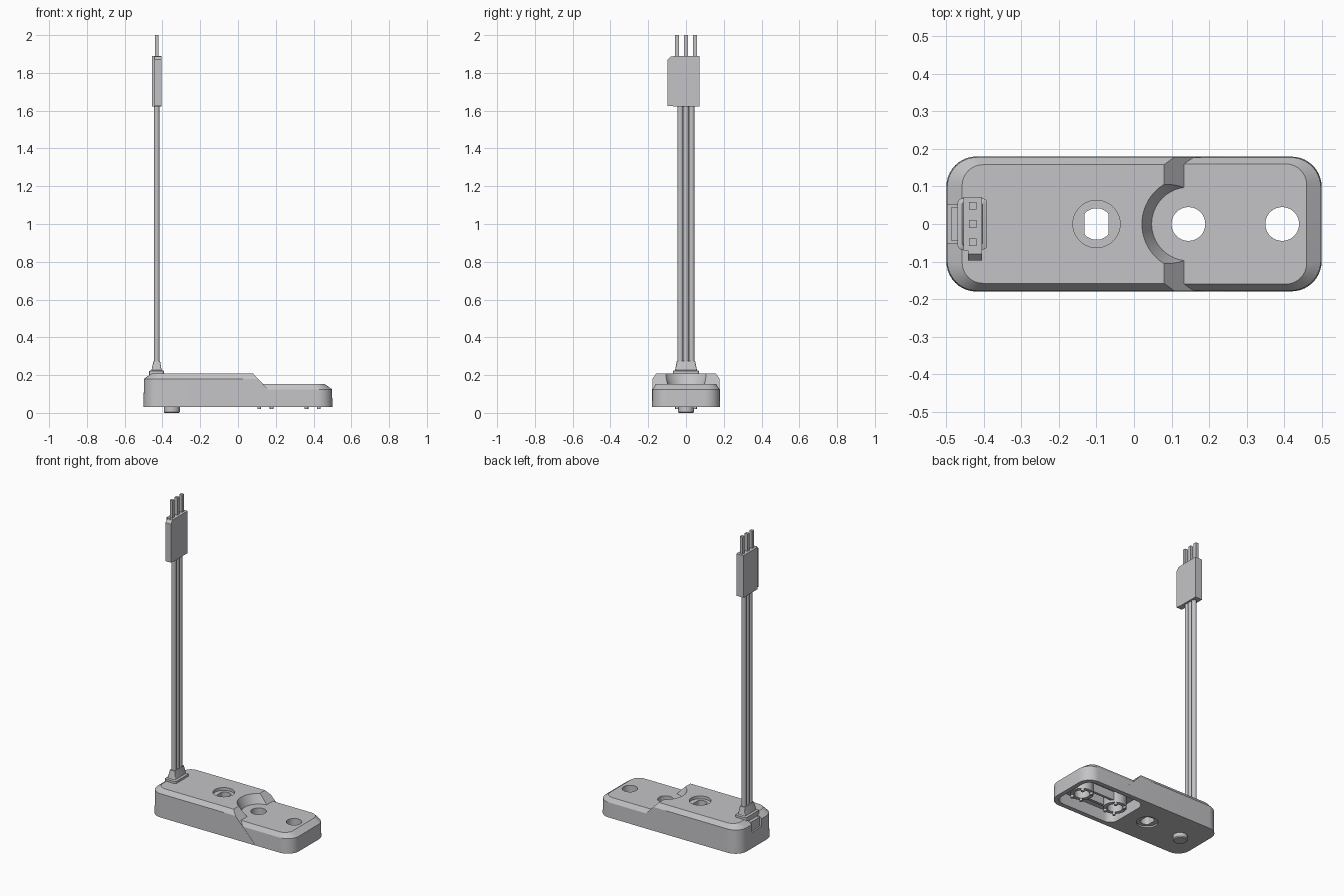
import bpy, bmesh, math
from mathutils import Vector

if "Cube" in bpy.data.objects:
    bpy.data.objects.remove(bpy.data.objects["Cube"])

grey = bpy.data.materials.new("light grey")
grey.diffuse_color = (0.55, 0.55, 0.57, 1)
grey.use_nodes = True
grey.node_tree.nodes["Principled BSDF"].inputs["Base Color"].default_value = grey.diffuse_color


def finish(name, bm):
    bmesh.ops.recalc_face_normals(bm, faces=bm.faces)
    me = bpy.data.meshes.new(name)
    bm.to_mesh(me)
    bm.free()
    ob = bpy.data.objects.new(name, me)
    bpy.context.collection.objects.link(ob)
    me.materials.append(grey)
    return ob


def loft(name, rings, plane=None):
    """Skin a stack of (outline, z); optionally clip by a plane (point, normal)."""
    bm = bmesh.new()
    rows = [[bm.verts.new((x, y, z)) for x, y in o] for o, z in rings]
    n = len(rows[0])
    for a, b in zip(rows, rows[1:]):
        for i in range(n):
            j = (i + 1) % n
            bm.faces.new((a[i], a[j], b[j], b[i]))
    bm.faces.new(rows[0][::-1])
    bm.faces.new(rows[-1])
    if plane:
        geom = bm.verts[:] + bm.edges[:] + bm.faces[:]
        cut = bmesh.ops.bisect_plane(bm, geom=geom, plane_co=plane[0],
                                     plane_no=plane[1], clear_outer=True)
        edges = [e for e in cut["geom_cut"] if isinstance(e, bmesh.types.BMEdge)]
        bmesh.ops.contextual_create(bm, geom=edges)
    return finish(name, bm)


def rrect(x0, x1, y0, y1, r, seg=10):
    pts = []
    corners = ((x1 - r, y1 - r), (x0 + r, y1 - r), (x0 + r, y0 + r), (x1 - r, y0 + r))
    for k, (cx, cy) in enumerate(corners):
        for i in range(seg + 1):
            a = math.pi / 2 * (k + i / seg)
            pts.append((cx + r * math.cos(a), cy + r * math.sin(a)))
    return pts


def rect(x0, x1, y0, y1):
    return [(x1, y1), (x0, y1), (x0, y0), (x1, y0)]


def circle(cx, cy, r, n=40, flat=9):
    """Circle, with optional flats at x = +-flat."""
    out = []
    for i in range(n):
        a = math.tau * i / n
        x = max(-flat, min(flat, r * math.cos(a)))
        out.append((cx + x, cy + r * math.sin(a)))
    return out


def prism(name, outline, z0, z1):
    return loft(name, [(outline, z0), (outline, z1)])


def boolean(ob, other, op="DIFFERENCE"):
    m = ob.modifiers.new("cut", "BOOLEAN")
    m.operation, m.solver, m.object = op, "EXACT", other
    bpy.context.view_layer.objects.active = ob
    bpy.ops.object.modifier_apply(modifier=m.name)
    bpy.data.objects.remove(other, do_unlink=True)


# Tall half of the arm, clipped by the sloping step
body = loft("servo_arm_body", [
    (rrect(-0.5, 0.5, -0.18, 0.18, 0.08), 0.03),
    (rrect(-0.498, 0.498, -0.178, 0.178, 0.08), 0.18),
    (rrect(-0.458, 0.458, -0.158, 0.158, 0.055), 0.208)],
    plane=(Vector((0.08, 0, 0.208)), Vector((0.06, 0, 0.057))))

# Conical clearance around the inner screw hole
boolean(body, loft("clearance", [(circle(0.145, 0, 0.027, 64), 0.0),
                                 (circle(0.145, 0, 0.097, 64), 0.15),
                                 (circle(0.145, 0, 0.132, 64), 0.225)]))

# Low plate under the whole length
low = loft("low_plate", [
    (rrect(-0.495, 0.5, -0.1795, 0.1795, 0.08), 0.0302),
    (rrect(-0.495, 0.498, -0.1775, 0.1775, 0.08), 0.125),
    (rrect(-0.455, 0.46, -0.16, 0.16, 0.055), 0.152)])
boolean(body, low, "UNION")

# Underside pocket with bosses and ribs around the two screw holes
boolean(body, prism("pocket", rrect(0.045, 0.472, -0.15, 0.15, 0.055), 0.0, 0.105))
for hx in (0.145, 0.395):
    boolean(body, prism("boss", circle(hx, 0, 0.068), 0.035, 0.12), "UNION")
for y in (-0.04, 0.04):
    boolean(body, prism("rib", rect(0.16, 0.38, y - 0.008, y + 0.008), 0.05, 0.118), "UNION")
for hx in (0.145, 0.395):
    boolean(body, prism("screw_hole", circle(hx, 0, 0.045), 0.0, 0.3))

# Pivot: flat-sided bore with a shallow counterbore on both sides
boolean(body, prism("bore", circle(-0.1, 0, 0.042, 40, 0.032), 0.0, 0.3))
boolean(body, prism("counterbore_top", circle(-0.1, 0, 0.063, 48), 0.19, 0.3))
boolean(body, prism("counterbore_bottom", circle(-0.1, 0, 0.063, 48), 0.0, 0.04))

# Cable slot in the end wall
boolean(body, prism("cable_slot", rect(-0.6, -0.468, -0.05, 0.05), 0.13, 0.3))

parts = [body]

# Slot plug, locating peg and contact pins under the bosses
parts.append(prism("slot_plug", rect(-0.488, -0.46, -0.044, 0.044), 0.125, 0.19))
parts.append(loft("locating_peg", [(circle(-0.35, 0, 0.038), 0.0),
                                   (circle(-0.35, 0, 0.043), 0.006),
                                   (circle(-0.35, 0, 0.043), 0.04)]))
for hx in (0.145, 0.395):
    for sx in (-1, 1):
        for sy in (-1, 1):
            parts.append(prism("contact_pin",
                               circle(hx + sx * 0.033, sy * 0.047, 0.01, 16), 0.02, 0.045))

# Strain relief: foot plate and tapered sleeve
parts.append(loft("strain_relief", [
    (rrect(-0.47, -0.392, -0.068, 0.068, 0.01, 3), 0.195),
    (rrect(-0.47, -0.392, -0.068, 0.068, 0.01, 3), 0.222),
    (rrect(-0.458, -0.404, -0.058, 0.058, 0.006, 3), 0.226),
    (rrect(-0.447, -0.413, -0.048, 0.048, 0.004, 3), 0.276)]))

# Three wires and three square connector pins
for i in (-1, 0, 1):
    parts.append(prism("wire", circle(-0.43, i * 0.03, 0.0148, 20), 0.27, 1.63))
    y = i * 0.048
    parts.append(prism("connector_pin", rect(-0.44, -0.42, y - 0.01, y + 0.01), 1.88, 2.0))

# Connector housing
parts.append(prism("connector_housing", rect(-0.455, -0.405, -0.07, 0.072), 1.622, 1.89))

# Polarity key along one side, with a chamfered upper corner
bm = bmesh.new()
profile = [(-0.069, 1.625), (-0.097, 1.625), (-0.097, 1.87), (-0.08, 1.888), (-0.069, 1.888)]
f = bm.faces.new([bm.verts.new((-0.443, y, z)) for y, z in profile])
ext = bmesh.ops.extrude_face_region(bm, geom=[f])
bmesh.ops.translate(bm, vec=(0.038, 0, 0),
                    verts=[v for v in ext["geom"] if isinstance(v, bmesh.types.BMVert)])
parts.append(finish("connector_key", bm))

# Smooth rounded faces, keep edges sharp
bpy.ops.object.select_all(action="DESELECT")
for ob in parts:
    ob.select_set(True)
bpy.context.view_layer.objects.active = body
bpy.ops.object.shade_smooth_by_angle(angle=math.radians(25))
